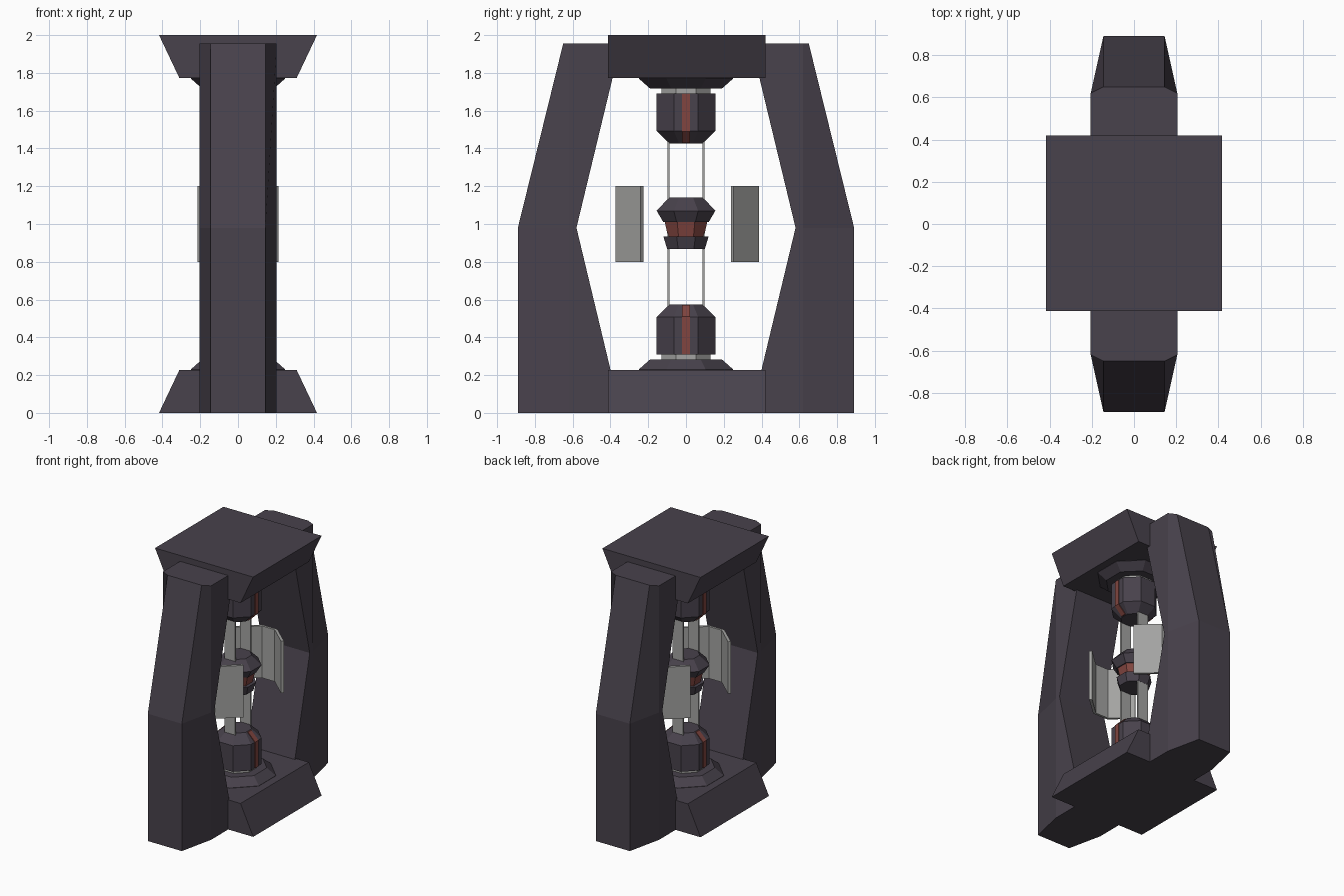
import bpy, bmesh, math
from mathutils import Matrix

if "Cube" in bpy.data.objects:
    bpy.data.objects.remove(bpy.data.objects["Cube"])


def material(name, rgb):
    m = bpy.data.materials.new(name)
    m.use_nodes = True
    m.diffuse_color = (*rgb, 1)
    m.node_tree.nodes["Principled BSDF"].inputs["Base Color"].default_value = (*rgb, 1)
    return m


DARK = material("dark violet grey", (0.065, 0.054, 0.072))
GREY = material("light grey", (0.37, 0.37, 0.36))
RED = material("dull red", (0.22, 0.06, 0.05))

# transforms used to repeat parts
SAME = Matrix.Identity(4)
TURN = Matrix.Rotation(math.pi, 4, "Z")
FLIP = Matrix.Translation((0, 0, 2)) @ Matrix.Scale(-1, 4, (0, 0, 1))


def loft(name, rings, mat, xf=SAME):
    """Skin a stack of equal-length point rings and close both ends."""
    bm = bmesh.new()
    loops = [[bm.verts.new(p) for p in ring] for ring in rings]
    n = len(loops[0])
    for a, b in zip(loops, loops[1:]):
        for i in range(n):
            j = (i + 1) % n
            bm.faces.new((a[i], a[j], b[j], b[i]))
    bm.faces.new(loops[0])
    bm.faces.new(loops[-1])
    bm.transform(xf)
    bmesh.ops.recalc_face_normals(bm, faces=bm.faces)
    mesh = bpy.data.meshes.new(name)
    bm.to_mesh(mesh)
    bm.free()
    mesh.materials.append(mat)
    obj = bpy.data.objects.new(name, mesh)
    bpy.context.collection.objects.link(obj)
    return obj


def octagon(name, profile, mat, xf=SAME):
    """Eight-sided turned part; profile holds (half width, height)."""
    k = 1 / math.cos(math.pi / 8)
    angles = [math.pi / 8 + i * math.pi / 4 for i in range(8)]
    rings = [[(r * k * math.cos(a), r * k * math.sin(a), z) for a in angles]
             for r, z in profile]
    return loft(name, rings, mat, xf)


def box(name, x, y0, y1, z0, z1, mat, xf=SAME):
    rings = [[(-x, y0, z), (x, y0, z), (x, y1, z), (-x, y1, z)] for z in (z0, z1)]
    return loft(name, rings, mat, xf)


# side legs: chamfered outer corners, bent at mid height
def leg_ring(inner, outer, z):
    half = [(0.205, inner), (0.205, 0.62), (0.145, outer)]
    return [(x, y, z) for x, y in half] + [(-x, y, z) for x, y in reversed(half)]


for side, xf in (("back", SAME), ("front", TURN)):
    loft(side + "_leg", [leg_ring(0.345, 0.89, 0), leg_ring(0.58, 0.89, 0.98),
                         leg_ring(0.345, 0.65, 1.955)], DARK, xf)

# mirrored lower and upper ends
for end, xf in (("lower", SAME), ("upper", FLIP)):
    loft(end + "_block", [[(-0.418, y, 0), (0.418, y, 0), (0.31, y, 0.228), (-0.31, y, 0.228)]
                          for y in (-0.412, 0.42)], DARK, xf)
    octagon(end + "_mount", [(0.25, 0.22), (0.25, 0.23), (0.19, 0.283)], DARK, xf)
    octagon(end + "_collar", [(0.13, 0.27), (0.13, 0.32)], GREY, xf)
    octagon(end + "_socket", [(0.155, 0.308), (0.155, 0.508), (0.09, 0.573)], DARK, xf)
    # thin stripe following the socket outline
    for side, turn in (("left", SAME), ("right", TURN)):
        path = [(0.15, 0.31), (0.161, 0.31), (0.161, 0.51), (0.1, 0.571), (0.09, 0.571)]
        loft(f"{end}_{side}_stripe", [[(x, y, z) for x, z in path] for y in (-0.02, 0.02)],
             RED, xf @ turn)

# central hub
octagon("hub_top", [(0.12, 1.01), (0.155, 1.07), (0.09, 1.14)], DARK)
octagon("hub_band", [(0.095, 0.93), (0.113, 1.015)], RED)
octagon("hub_bottom", [(0.1, 0.868), (0.12, 0.935)], DARK)

# flat rails and folded shields, front and back
for side, xf in (("back", SAME), ("front", TURN)):
    box(side + "_rail", 0.045, 0.087, 0.099, 0.55, 1.45, GREY, xf)
    outer = [(0.215, 0.246), (0.065, 0.38)]
    inner = [(0.055, 0.362), (0.2, 0.231)]
    half = outer + [(-x, y) for x, y in reversed(outer)]
    back = [(-x, y) for x, y in reversed(inner)] + inner
    loft(side + "_shield", [[(x, y, z) for x, y in half + back] for z in (0.8, 1.2)],
         GREY, Matrix.Translation((0, 0.006, 0)) @ xf)
